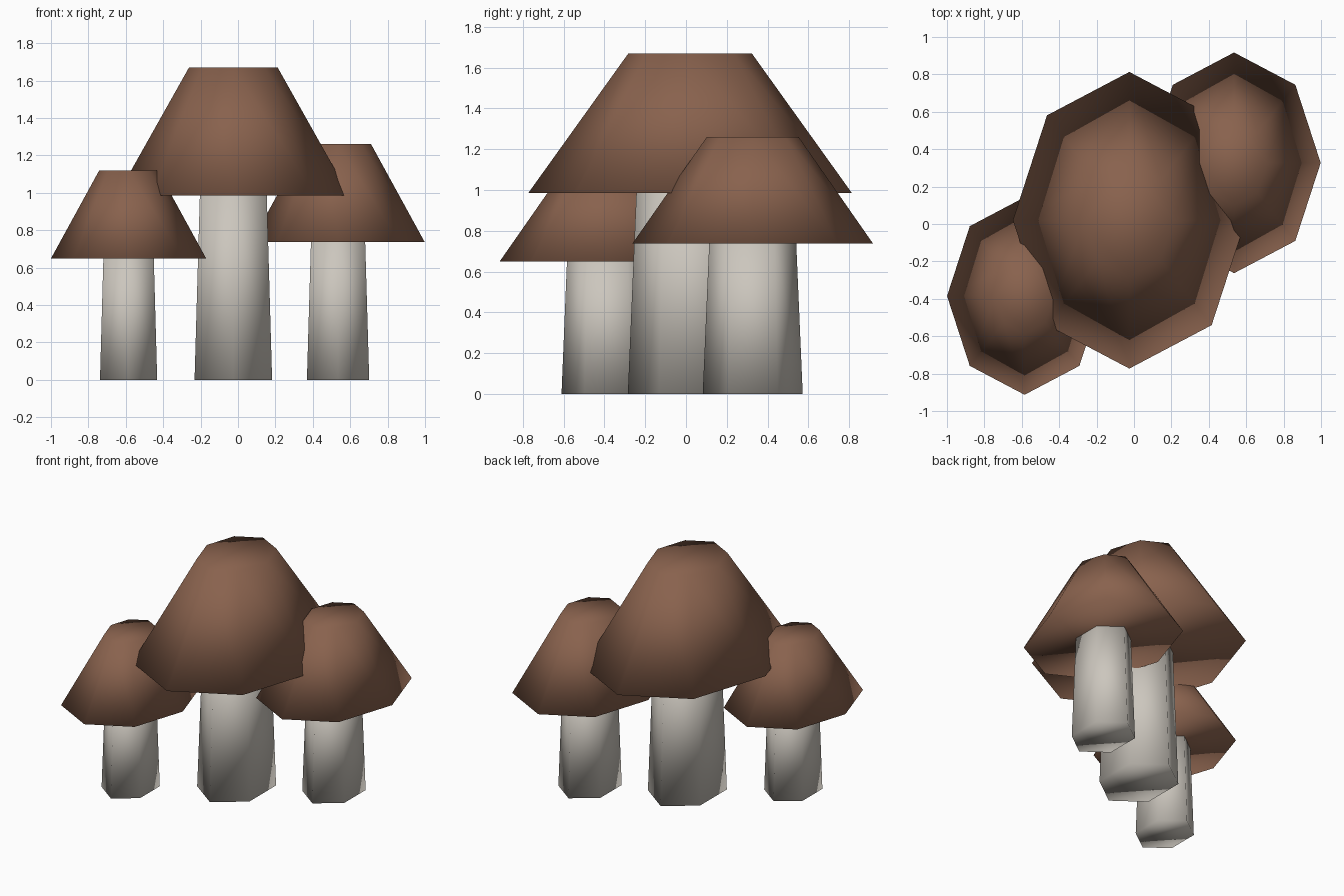
import bpy

if "Cube" in bpy.data.objects:
    bpy.data.objects.remove(bpy.data.objects["Cube"])


def material(name, rgb):
    m = bpy.data.materials.new(name)
    m.diffuse_color = (*rgb, 1)
    m.use_nodes = True
    m.node_tree.nodes["Principled BSDF"].inputs["Base Color"].default_value = m.diffuse_color
    return m


BROWN = material("cap brown", (0.25, 0.122, 0.075))
CREAM = material("stem cream", (0.60, 0.565, 0.51))
STRETCH = 0.785  # width relative to depth


def frustum(name, sides, x, y, z0, z1, r0, r1, mat):
    """Closed tapered prism with a corner on +y, narrowed along x."""
    bpy.ops.mesh.primitive_cone_add(vertices=sides, radius1=r0, radius2=r1,
                                    depth=z1 - z0, location=(x, y, (z0 + z1) / 2))
    ob = bpy.context.object
    ob.name = name
    ob.scale.x = STRETCH
    bpy.ops.object.transform_apply(location=False, rotation=False, scale=True)
    bpy.ops.object.shade_smooth()
    ob.data.materials.append(mat)


def mushroom(label, x, y, brim_z, top_z, brim_r, top_r, foot_r, neck_r):
    # six-sided stem, pushed slightly into the cap
    frustum(label + "_stem", 6, x, y, 0, brim_z + 0.03, foot_r, neck_r, CREAM)
    # eight-sided cap
    frustum(label + "_cap", 8, x, y, brim_z, top_z, brim_r, top_r, BROWN)


mushroom("middle", -0.025, 0.02, 0.985, 1.67, 0.793, 0.302, 0.305, 0.262)
mushroom("left", -0.585, -0.385, 0.65, 1.12, 0.528, 0.20, 0.225, 0.197)
mushroom("right", 0.535, 0.327, 0.737, 1.26, 0.59, 0.225, 0.245, 0.212)
